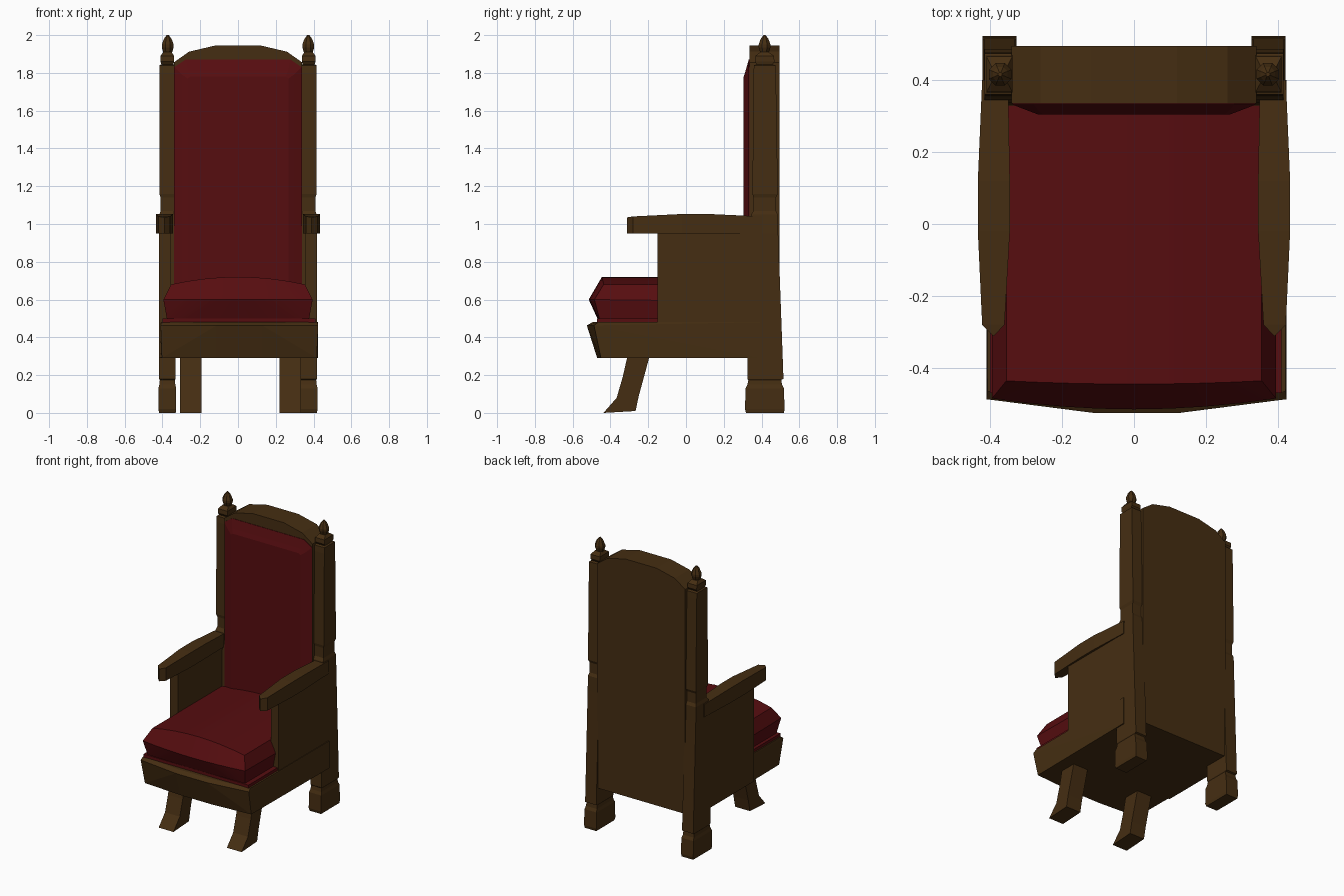
import bpy, bmesh, math

cube = bpy.data.objects.get("Cube")
if cube:
    bpy.data.objects.remove(cube, do_unlink=True)


def material(name, rgb):
    m = bpy.data.materials.new(name)
    m.use_nodes = True
    color = (*rgb, 1)
    m.diffuse_color = color
    bsdf = m.node_tree.nodes["Principled BSDF"]
    bsdf.inputs["Base Color"].default_value = color
    bsdf.inputs["Roughness"].default_value = 0.8
    return m


WOOD = material("dark wood", (0.060, 0.027, 0.006))
RED = material("red upholstery", (0.094, 0.004, 0.005))


def finish(name, bm, mat):
    bmesh.ops.recalc_face_normals(bm, faces=bm.faces)
    mesh = bpy.data.meshes.new(name)
    bm.to_mesh(mesh)
    bm.free()
    mesh.materials.append(mat)
    obj = bpy.data.objects.new(name, mesh)
    bpy.context.collection.objects.link(obj)
    return obj


def hull(name, points, mat):
    """Convex solid around a set of points."""
    bm = bmesh.new()
    for p in points:
        bm.verts.new(p)
    bmesh.ops.convex_hull(bm, input=bm.verts[:])
    loose = [v for v in bm.verts if not v.link_faces]
    bmesh.ops.delete(bm, geom=loose, context="VERTS")
    bmesh.ops.dissolve_limit(bm, angle_limit=0.02, verts=bm.verts[:], edges=bm.edges[:])
    return finish(name, bm, mat)


def box(name, x0, x1, y0, y1, z0, z1, mat):
    return hull(name, [(x, y, z) for x in (x0, x1) for y in (y0, y1) for z in (z0, z1)], mat)


def loft(name, rings, mat):
    """Skin through closed rings of equal length, capped at both ends."""
    bm = bmesh.new()
    loops = [[bm.verts.new(p) for p in ring] for ring in rings]
    n = len(loops[0])
    for a, b in zip(loops, loops[1:]):
        for i in range(n):
            j = (i + 1) % n
            bm.faces.new((a[i], a[j], b[j], b[i]))
    bm.faces.new(loops[0])
    bm.faces.new(loops[-1])
    return finish(name, bm, mat)


def mirrored(half):
    return half + [(-x, z) for x, z in reversed(half)]


# Arched back board
arch = mirrored([(0.34, 0.29), (0.34, 1.855), (0.26, 1.912), (0.12, 1.945)])
loft("back_board", [[(x, y, z) for x, z in arch] for y in (0.335, 0.495)], WOOD)

# Padded back with a two-step bevelled rim
rim = []
for y, w, top, cut in ((0.345, 0.338, 1.87, 0.04), (0.332, 0.338, 1.87, 0.04),
                       (0.315, 0.295, 1.81, 0.02), (0.305, 0.268, 1.78, 0.01)):
    outline = mirrored([(w, 0.48), (w, top - cut), (w - 1.5 * cut, top)])
    rim.append([(x, y, z) for x, z in outline])
loft("back_cushion", rim, RED)

# Seat frame with a bowed, raked front
seat_points = [(0.417, 0.40, 0.29), (0.417, 0.40, 0.48),
               (0.41, -0.45, 0.29), (0.12, -0.47, 0.29),
               (0.417, -0.487, 0.463), (0.12, -0.525, 0.463),
               (0.414, -0.465, 0.48), (0.12, -0.495, 0.48)]
hull("seat_frame", [(s * x + 0.007, y, z) for x, y, z in seat_points for s in (-1, 1)], WOOD)
box("seat_underside", -0.34, 0.34, 0.33, 0.494, 0.29, 0.48, WOOD)

# Domed seat cushion on a thin welt
puff = []
for i in range(9):
    t = i / 4 - 1
    dome = 0.72 - 0.04 * t * t
    bow = 0.03 * t * t
    puff += [(0.355 * t, 0.33, dome), (0.355 * t, -0.445 + bow * 0.3, dome),
             (0.395 * t, 0.33, 0.59), (0.395 * t, -0.515 + bow, 0.6),
             (0.375 * t, 0.33, 0.49), (0.375 * t, -0.465 + bow * 0.3, 0.49)]
seat = hull("seat_cushion", puff, RED)
box("seat_welt", -0.40, 0.41, -0.47, 0.33, 0.46, 0.5, RED)

# Rear post sections: height, half width, front y, back y
POST = [(0.0, 0.044, 0.318, 0.518), (0.02, 0.047, 0.312, 0.522),
        (0.13, 0.047, 0.316, 0.518), (0.15, 0.042, 0.325, 0.508),
        (0.175, 0.040, 0.33, 0.505), (0.18, 0.043, 0.325, 0.516),
        (0.95, 0.043, 0.338, 0.488), (1.05, 0.042, 0.345, 0.486),
        (1.07, 0.036, 0.357, 0.476), (1.14, 0.036, 0.357, 0.476),
        (1.16, 0.042, 0.352, 0.486), (1.80, 0.042, 0.357, 0.476),
        (1.84, 0.042, 0.36, 0.474), (1.845, 0.032, 0.375, 0.458),
        (1.86, 0.036, 0.365, 0.468), (1.89, 0.036, 0.367, 0.466),
        (1.91, 0.022, 0.393, 0.438)]
# Finial profile: radius, height
FINIAL = [(0.022, 1.90), (0.034, 1.935), (0.034, 1.95), (0.022, 1.98), (0.006, 2.0)]

# Curved front leg in side profile
LEG = [(-0.31, 0.30), (-0.335, 0.19), (-0.367, 0.08), (-0.437, 0.0),
       (-0.267, 0.01), (-0.25, 0.09), (-0.22, 0.20), (-0.193, 0.30)]

# Arm rest plan: x, y, top height
ARM = [(0.39, -0.312, 1.035), (0.36, -0.28, 1.04), (0.422, -0.28, 1.04),
       (0.345, -0.02, 1.053), (0.434, -0.02, 1.053), (0.345, 0.12, 1.053),
       (0.434, 0.12, 1.053), (0.35, 0.40, 1.04), (0.422, 0.40, 1.04)]

for side, s in (("right", -1), ("left", 1)):
    cx = s * 0.374
    loft(side + "_rear_post",
         [[(cx - w, f, z), (cx + w, f, z), (cx + w, b, z), (cx - w, b, z)]
          for z, w, f, b in POST], WOOD)
    ring = [math.tau * (k + 0.5) / 8 for k in range(8)]
    loft(side + "_finial",
         [[(s * 0.372 + r * math.cos(a), 0.416 + r * math.sin(a), z) for a in ring]
          for r, z in FINIAL], WOOD)
    box(side + "_arm_panel", s * 0.358, s * 0.419, -0.15, 0.36, 0.292, 0.97, WOOD)
    hull(side + "_arm_rest",
         [(s * x, y, z) for x, y, top in ARM for z in (0.95, top)], WOOD)
    lx = s * 0.263 + 0.014
    loft(side + "_front_leg",
         [[(x, y, z) for y, z in LEG] for x in (lx - 0.057, lx + 0.057)], WOOD)

# Soften the seat cushion's dome
bpy.ops.object.select_all(action="DESELECT")
seat.select_set(True)
bpy.context.view_layer.objects.active = seat
bpy.ops.object.shade_smooth_by_angle(angle=math.radians(25))
